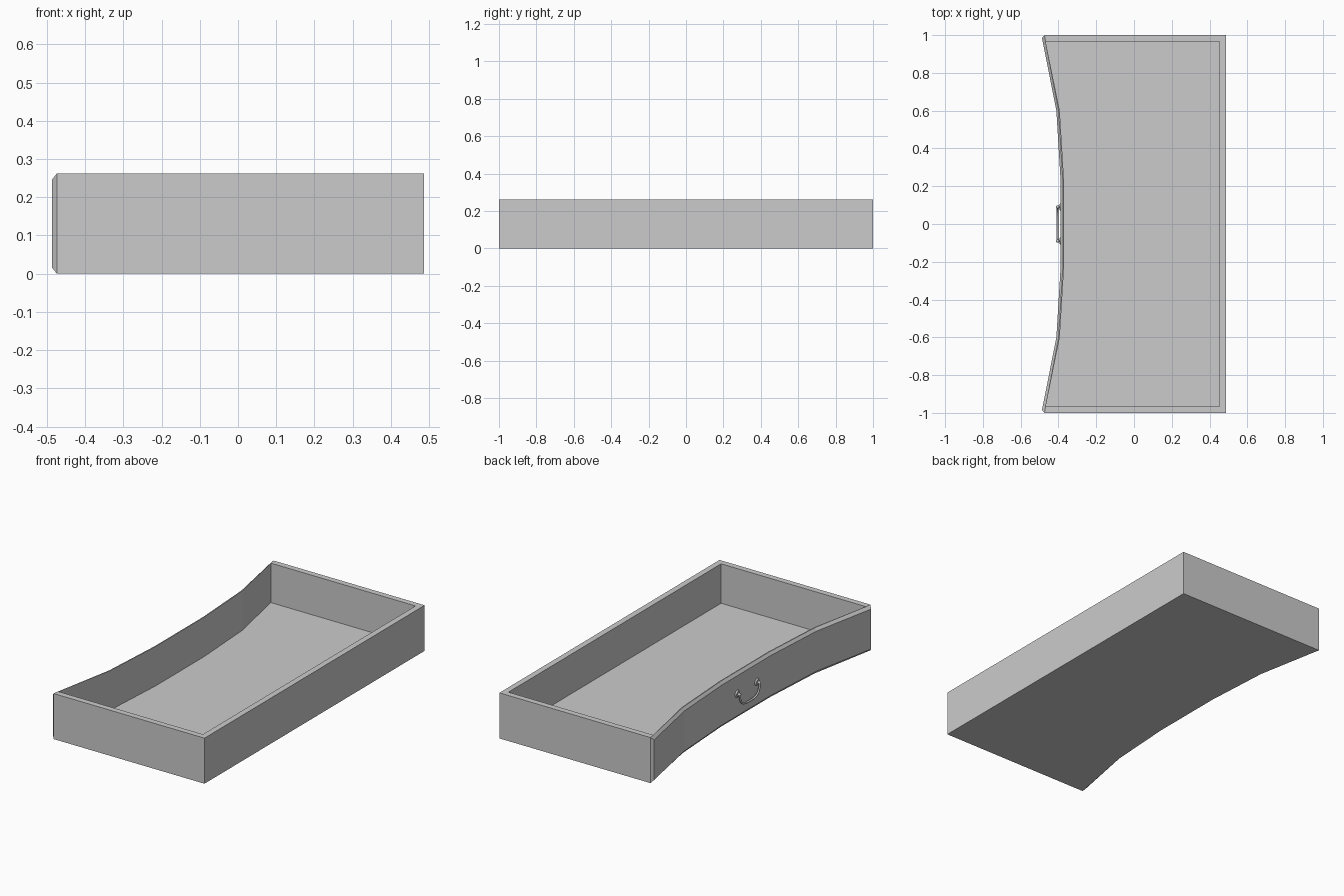
import bpy, bmesh, math
from mathutils import Matrix

if "Cube" in bpy.data.objects:
    bpy.data.objects.remove(bpy.data.objects["Cube"])

H, FLOOR, WALL = 0.262, 0.035, 0.034
BACK = 0.487
HALF_CURVE = [(-0.474, 1.0), (-0.399, 0.6), (-0.376, 0.22)]
CURVE = HALF_CURVE + [(x, -y) for x, y in reversed(HALF_CURVE)]


def finish(bm, name):
    bmesh.ops.recalc_face_normals(bm, faces=bm.faces)
    me = bpy.data.meshes.new(name)
    bm.to_mesh(me)
    bm.free()
    ob = bpy.data.objects.new(name, me)
    bpy.context.collection.objects.link(ob)
    return ob


def loft(name, rings):
    """Bridge closed rings of points and cap both ends."""
    bm = bmesh.new()
    rs = [[bm.verts.new(p) for p in r] for r in rings]
    n = len(rs[0])
    for a, b in zip(rs, rs[1:]):
        for i in range(n):
            j = (i + 1) % n
            bm.faces.new((a[i], a[j], b[j], b[i]))
    bm.faces.new(rs[0])
    bm.faces.new(rs[-1])
    return finish(bm, name)


# Tray: outer shell, rim, inner walls and floor
outer = CURVE + [(BACK, -1.0), (BACK, 1.0)]
yi = 1 - WALL
inner = [(x + 0.006, max(-yi, min(yi, y))) for x, y in CURVE]
inner += [(BACK - WALL, -yi), (BACK - WALL, yi)]
loft("drawer_tray", [[(x, y, z) for x, y in ring] for ring, z in
                     ((outer, 0), (outer, H), (inner, H), (inner, FLOOR))])

# Curved front panel with chamfered border
C = 0.016
sections = []
for x, y in CURVE:
    yo = max(-1 + C, min(1 - C, y))
    xo = x - 0.012
    if abs(y) == 1:
        xo -= 0.001
    sections.append([(x, y, 0), (xo, yo, C), (xo, yo, H - C), (x, y, H)])
loft("front_panel", sections)

# Handle mounts: rosette plate with a round knob
PX, MY, MZ = -0.388, 0.09, 0.143
for side, s in (("left", 1), ("right", -1)):
    bm = bmesh.new()
    bmesh.ops.create_cone(bm, cap_ends=True, segments=16, radius1=0.022, radius2=0.014, depth=0.008,
                          matrix=Matrix.Translation((PX - 0.003, s * MY, MZ)) @ Matrix.Rotation(-math.pi / 2, 4, 'Y'))
    bmesh.ops.create_uvsphere(bm, u_segments=12, v_segments=8, radius=0.009,
                              matrix=Matrix.Translation((PX - 0.016, s * MY, MZ)))
    bmesh.ops.create_cone(bm, cap_ends=True, segments=10, radius1=0.006, radius2=0.006, depth=0.016,
                          matrix=Matrix.Translation((PX - 0.01, s * MY, MZ)) @ Matrix.Rotation(-math.pi / 2, 4, 'Y'))
    for f in bm.faces:
        f.smooth = len(f.verts) < 5
    finish(bm, "handle_mount_" + side)

# Drooping bail handle
half = [(0.09, 0.143), (0.088, 0.118), (0.078, 0.094), (0.058, 0.079), (0.03, 0.074)]
path = half + [(-y, z) for y, z in reversed(half)]
cu = bpy.data.curves.new("bail", 'CURVE')
cu.dimensions = '3D'
cu.bevel_depth = 0.0055
cu.bevel_resolution = 2
cu.use_fill_caps = True
sp = cu.splines.new('POLY')
sp.points.add(len(path) - 1)
for p, (y, z) in zip(sp.points, path):
    p.co = (PX - 0.018, y, z, 1)
    
bail = bpy.data.objects.new("bail_handle", cu)
bpy.context.collection.objects.link(bail)
